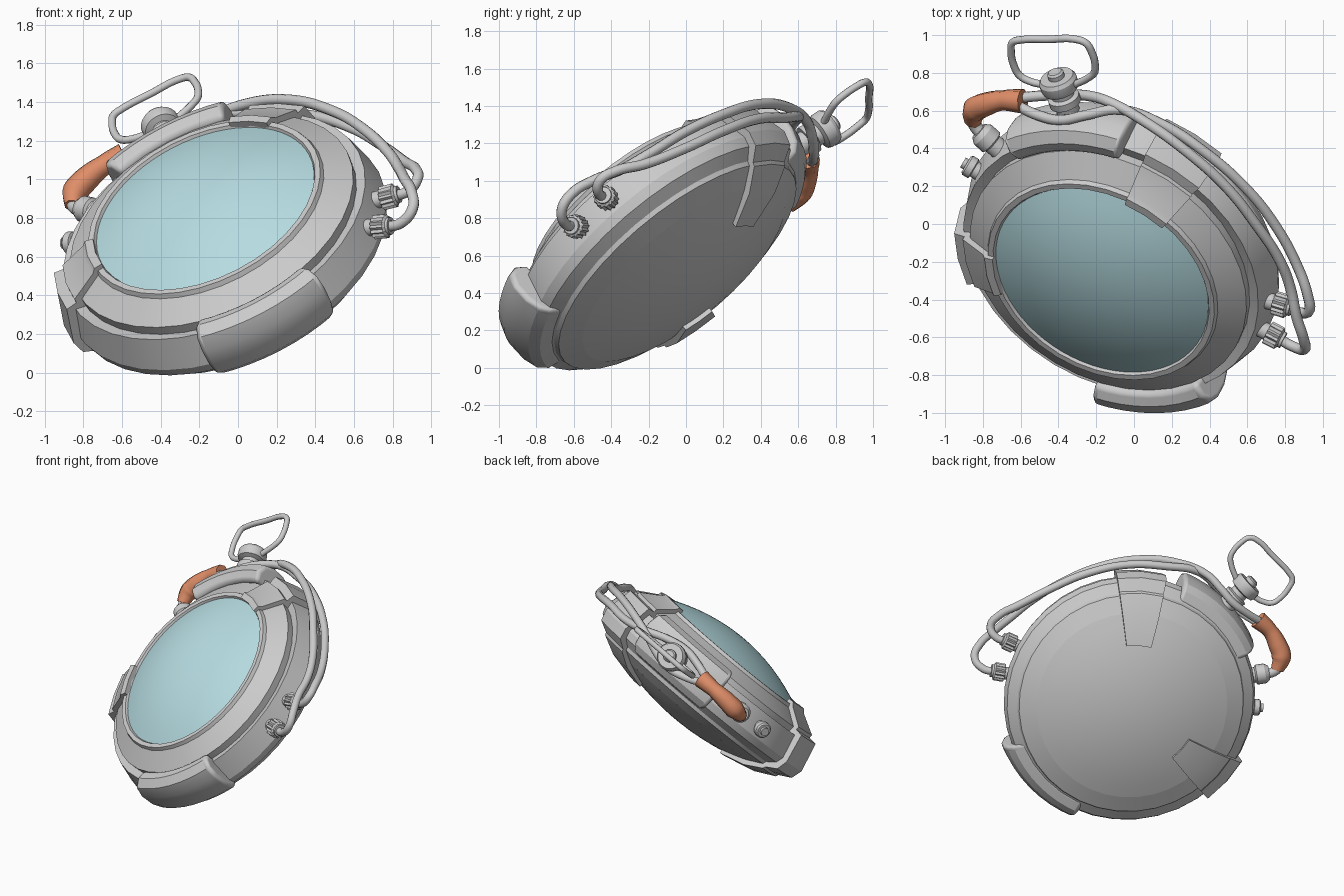
import bpy, bmesh, math
from mathutils import Matrix, Vector

if "Cube" in bpy.data.objects:
    bpy.data.objects.remove(bpy.data.objects["Cube"])


def material(name, rgb):
    m = bpy.data.materials.new(name)
    m.diffuse_color = (*rgb, 1)
    m.use_nodes = True
    m.node_tree.nodes["Principled BSDF"].inputs["Base Color"].default_value = m.diffuse_color
    return m


GREY = material("grey metal", (0.6, 0.6, 0.6))
BLUE = material("pale blue glass", (0.47, 0.72, 0.76))
ORANGE = material("orange wrap", (0.74, 0.27, 0.14))

# Tilted frame of the case: local y points to the crown, local z out of the lens
up = Vector((-0.277, 0.805, 0.525)).normalized()
out = Vector((-0.367, -0.593, 0.716)).normalized()
right = up.cross(out).normalized()
up = out.cross(right)
CASE = Matrix.Translation((-0.086, -0.164, 0.685)) @ Matrix((right, up, out)).transposed().to_4x4()


def radial(deg):
    """Frame whose z axis points outward from the case at the given angle."""
    return CASE @ Matrix.Rotation(math.radians(deg), 4, 'Z') @ Matrix.Rotation(math.pi / 2, 4, 'Y')


def finish(name, bm, mat, frame, smooth=24):
    bmesh.ops.remove_doubles(bm, verts=bm.verts, dist=1e-5)
    bmesh.ops.recalc_face_normals(bm, faces=bm.faces)
    me = bpy.data.meshes.new(name)
    bm.to_mesh(me)
    bm.free()
    me.materials.append(mat)
    ob = bpy.data.objects.new(name, me)
    bpy.context.collection.objects.link(ob)
    ob.matrix_world = frame
    bpy.ops.object.select_all(action='DESELECT')
    ob.select_set(True)
    bpy.context.view_layer.objects.active = ob
    bpy.ops.object.shade_smooth_by_angle(angle=math.radians(smooth))
    return ob


def lathe(name, profile, segs, frame, mat=GREY, rib=None):
    """Spin (radius, height) points; odd columns at radius `rib` are sunk to make ribs."""
    bm = bmesh.new()
    cols = []
    for i in range(segs):
        a = 2 * math.pi * i / segs
        col = []
        for r, z in profile:
            if r == rib and i % 2:
                r *= 0.84
            col.append(bm.verts.new((r * math.cos(a), r * math.sin(a), z)))
        cols.append(col)
    for i in range(segs):
        p, q = cols[i], cols[(i + 1) % segs]
        for j in range(len(profile) - 1):
            bm.faces.new((p[j], q[j], q[j + 1], p[j + 1]))
    return finish(name, bm, mat, frame)


def sector(name, profile, mid, half, segs):
    """Sweep a closed (radius, height) outline over part of a turn."""
    bm = bmesh.new()
    rows = []
    for i in range(segs + 1):
        a = math.radians(mid - half + 2 * half * i / segs)
        rows.append([bm.verts.new((r * math.cos(a), r * math.sin(a), z)) for r, z in profile])
    n = len(profile)
    for p, q in zip(rows, rows[1:]):
        for j in range(n):
            k = (j + 1) % n
            bm.faces.new((p[j], q[j], q[k], p[k]))
    bm.faces.new(rows[0])
    bm.faces.new(rows[-1])
    return finish(name, bm, GREY, CASE)


def tube(name, pts, radius, mat=GREY, sizes=None, sides=3):
    cu = bpy.data.curves.new(name, 'CURVE')
    cu.dimensions = '3D'
    cu.bevel_depth = radius
    cu.bevel_resolution = sides
    cu.resolution_u = 6
    cu.use_fill_caps = True
    sp = cu.splines.new('BEZIER')
    sp.bezier_points.add(len(pts) - 1)
    for i, (bp, p) in enumerate(zip(sp.bezier_points, pts)):
        bp.co = p
        bp.handle_left_type = bp.handle_right_type = 'AUTO'
        if sizes:
            bp.radius = sizes[i]
    cu.materials.append(mat)
    ob = bpy.data.objects.new(name, cu)
    bpy.context.collection.objects.link(ob)
    ob.matrix_world = CASE
    return ob


def dome(radius, base, height, steps=8):
    return [(radius * k / steps, base + height * (1 - (k / steps) ** 2)) for k in range(steps + 1)]


# Case: back chamfer, tapered side wall, groove, sloped bezel and lens rim
lathe("case", [(0.60, -0.23), (0.67, -0.255), (0.79, -0.20), (0.80, -0.175), (0.868, -0.13),
               (0.886, -0.075), (0.84, 0.10), (0.785, 0.085), (0.788, 0.138), (0.655, 0.215),
               (0.645, 0.24), (0.615, 0.24), (0.60, 0.21)], 36, CASE)
lathe("back_cover", dome(0.672, -0.255, -0.12), 36, CASE)
lathe("lens", dome(0.605, 0.225, 0.14), 64, CASE, BLUE)

# Two brackets wrapped over the rim, wall and back
bracket = [(0.46, -0.345), (0.67, -0.295), (0.81, -0.225), (0.82, -0.205), (0.905, -0.16),
           (0.928, -0.08), (0.88, 0.13), (0.82, 0.135), (0.82, 0.16), (0.675, 0.24),
           (0.655, 0.265), (0.61, 0.265), (0.61, 0.19), (0.77, 0.08), (0.78, -0.13),
           (0.65, -0.22), (0.46, -0.26)]
for name, angle in (("upper_bracket", 48), ("side_bracket", 175)):
    sector(name, bracket, angle, 11, 2)

# Two soft grips around the wall
grip = [(0.79, 0.16), (0.865, 0.18), (0.93, 0.15), (0.955, 0.07), (0.95, -0.03),
        (0.925, -0.11), (0.88, -0.155), (0.79, -0.175)]
for name, angle in (("crown_grip", 90), ("bottom_grip", -90)):
    ob = sector(name, grip, angle, 22.5, 8)
    ob.data.shade_smooth()
    bev = ob.modifiers.new("round", 'BEVEL')
    bev.width = 0.03
    bev.segments = 3
    bev.angle_limit = math.radians(50)
    bev.harden_normals = True

# Crown: stem, collar, cap and button
lathe("crown", [(0, 0.85), (0.062, 0.85), (0.062, 1.0), (0.085, 1.0), (0.085, 1.04), (0.062, 1.05),
                (0.062, 1.08), (0.095, 1.09), (0.102, 1.11), (0.102, 1.15), (0.09, 1.17),
                (0.045, 1.17), (0.045, 1.195), (0.035, 1.205), (0, 1.205)], 24, radial(90))

# Wire bow hooked on the crown
tube("bow", [(-0.09, 1.12, 0), (-0.16, 1.14, 0), (-0.215, 1.18, 0), (-0.23, 1.24, 0),
             (-0.215, 1.35, 0), (-0.19, 1.40, 0), (-0.14, 1.415, 0), (0.03, 1.418, 0),
             (0.20, 1.415, 0), (0.245, 1.39, 0), (0.26, 1.33, 0), (0.255, 1.25, 0),
             (0.235, 1.20, 0), (0.19, 1.165, 0), (0.09, 1.12, 0)], 0.02)

# Ribbed knobs that hold the hose ends
for i, angle in enumerate((-35, -21)):
    lathe(f"ribbed_knob_{i + 1}", [(0, 0.82), (0.045, 0.82), (0.045, 0.895), (0.064, 0.895),
                                   (0.064, 0.965), (0.045, 0.975), (0.045, 0.99), (0, 0.99)],
          28, radial(angle), rib=0.064)

# Plain socket and small side button
lathe("hose_socket", [(0, 0.82), (0.055, 0.82), (0.055, 0.90), (0.07, 0.91), (0.07, 0.97),
                      (0.05, 1.0), (0, 1.0)], 20, radial(125))
lathe("side_button", [(0, 0.82), (0.045, 0.82), (0.045, 0.885), (0.058, 0.89), (0.058, 0.925),
                      (0.048, 0.935), (0.03, 0.935), (0.03, 0.955), (0, 0.955)], 16, radial(140))

# Hoses running from the knobs around the edge to the wrap
tube("front_hose", [(0.78, -0.55, 0), (0.86, -0.60, 0.01), (0.95, -0.59, 0.05), (0.985, -0.50, 0.08),
                    (0.985, -0.36, 0.075), (0.985, -0.20, 0.04), (0.975, -0.03, 0.033),
                    (0.915, 0.235, 0.05), (0.82, 0.48, 0.055), (0.655, 0.725, 0.06),
                    (0.45, 0.905, 0.035), (0.26, 0.995, -0.01), (0.12, 1.0, -0.06),
                    (0.0, 0.995, -0.08), (-0.13, 1.01, -0.055), (-0.28, 1.035, 0)], 0.028)
tube("rear_hose", [(0.86, -0.33, 0), (0.98, -0.38, 0.01), (1.045, -0.35, 0.03), (1.06, -0.26, 0.02),
                   (1.03, -0.10, -0.025), (0.965, 0.153, -0.05), (0.87, 0.40, -0.045),
                   (0.70, 0.66, -0.03), (0.51, 0.835, -0.03), (0.32, 0.96, 0.01),
                   (0.14, 0.97, 0.07), (0.0, 0.955, 0.092), (-0.14, 0.97, 0.07),
                   (-0.28, 1.01, 0.03)], 0.028)

# Orange wrap bundling both hoses, with the bare end going into the socket
tube("hose_wrap", [(-0.24, 1.025, 0.015), (-0.36, 1.03, 0.015), (-0.47, 1.0, 0.01),
                   (-0.55, 0.96, 0), (-0.597, 0.875, -0.01)], 0.06, ORANGE,
     sizes=[1.1, 0.9, 1.1, 1.15, 0.75], sides=2)
tube("hose_end", [(-0.59, 0.90, -0.01), (-0.59, 0.85, -0.01), (-0.55, 0.78, 0)], 0.035)
